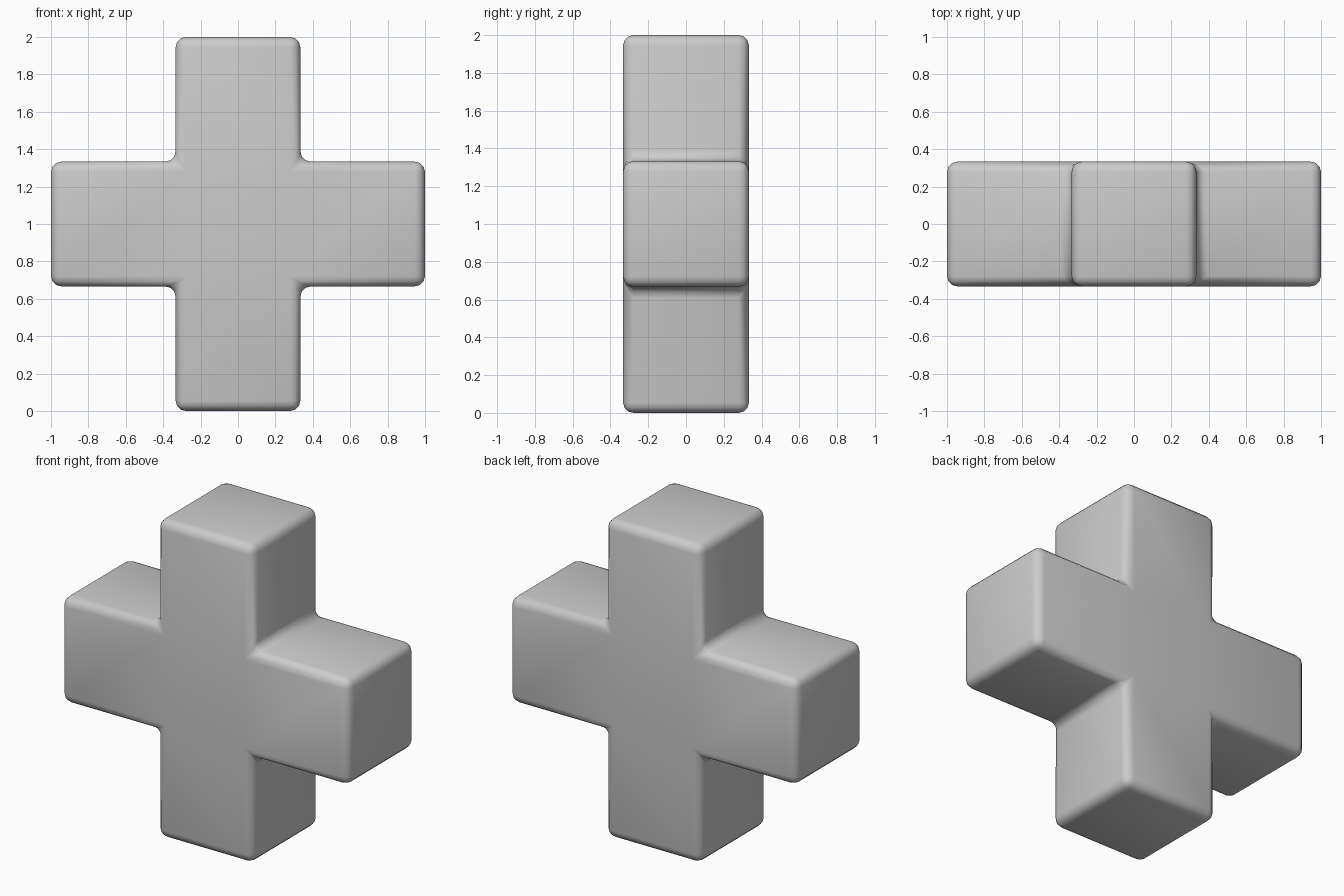
import bpy, bmesh
from mathutils import Vector

if "Cube" in bpy.data.objects:
    bpy.data.objects.remove(bpy.data.objects["Cube"])

ARM = 2 / 3  # arm length and thickness

# Central block with four extruded arms
bm = bmesh.new()
bmesh.ops.create_cube(bm, size=ARM)
bmesh.ops.translate(bm, verts=bm.verts, vec=(0, 0, 1))
bm.normal_update()
sides = [(f, f.normal.copy()) for f in bm.faces if abs(f.normal.y) < 0.5]
for face, direction in sides:
    new = bmesh.ops.extrude_discrete_faces(bm, faces=[face])["faces"][0]
    bmesh.ops.translate(bm, verts=new.verts, vec=Vector(direction) * ARM)
bm.normal_update()

# Rounded outer edges and filleted inner corners
edges = [e for e in bm.edges if e.calc_face_angle(0) > 0.5]
bmesh.ops.bevel(bm, geom=edges, offset=0.055, offset_type='OFFSET',
                segments=3, profile=0.5, affect='EDGES', clamp_overlap=True)
bmesh.ops.recalc_face_normals(bm, faces=bm.faces)

mesh = bpy.data.meshes.new("plus_block")
bm.to_mesh(mesh)
bm.free()
mesh.shade_smooth()
obj = bpy.data.objects.new("plus_block", mesh)
bpy.context.collection.objects.link(obj)
